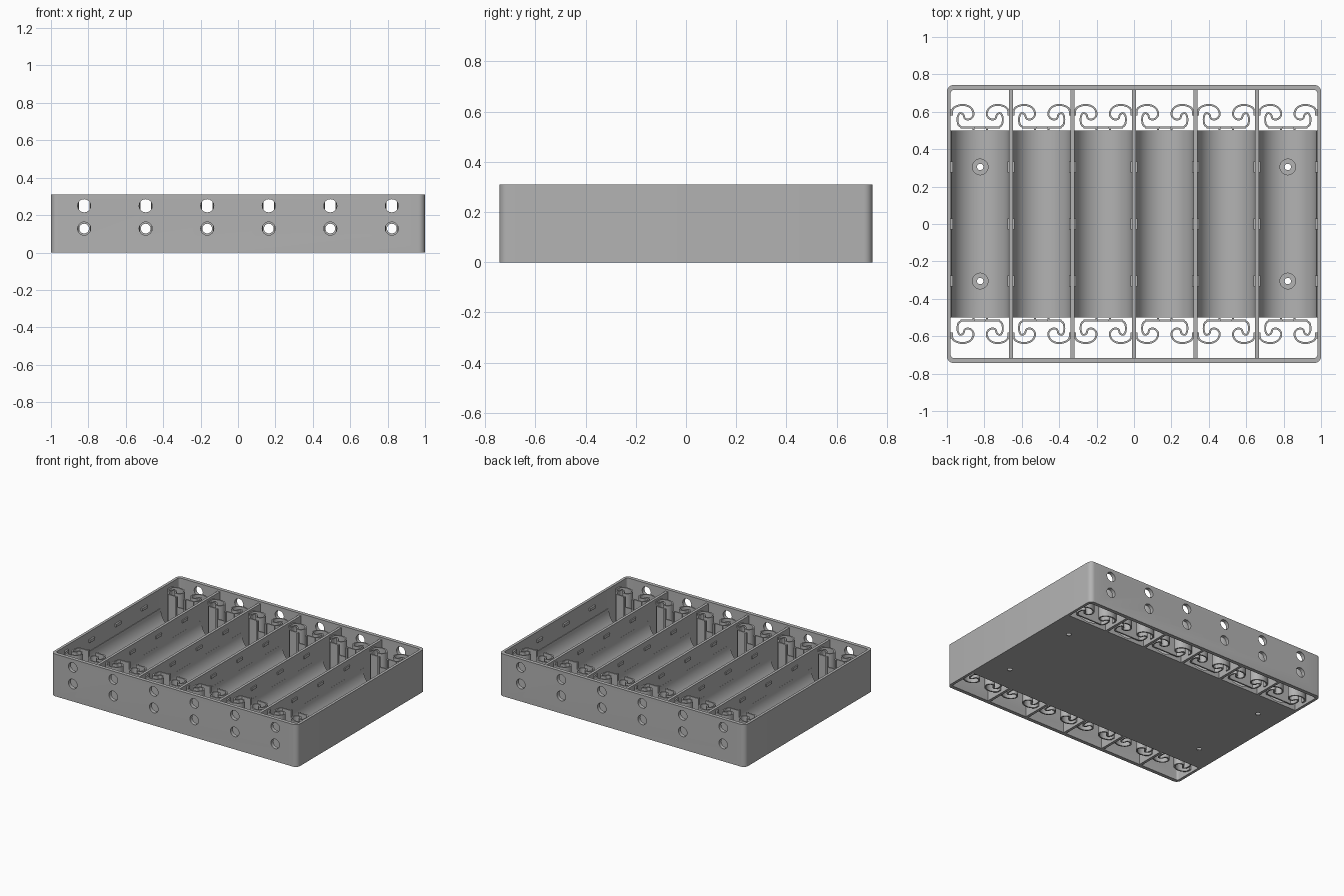
import bpy, bmesh, math
from mathutils import Matrix, Vector

old = bpy.data.objects.get("Cube")
if old:
    bpy.data.objects.remove(old, do_unlink=True)

grey = bpy.data.materials.new("matt grey")
grey.use_nodes = True
COLOUR = (0.45, 0.45, 0.45, 1)
grey.diffuse_color = COLOUR
grey.node_tree.nodes["Principled BSDF"].inputs["Base Color"].default_value = COLOUR

PITCH, HALF_Y, HEIGHT = 0.329, 0.743, 0.31
BAYS = [(i - 2.5) * PITCH for i in range(6)]
DIVIDERS = [(i - 2) * PITCH for i in range(5)]


def finish(bm, name):
    bmesh.ops.recalc_face_normals(bm, faces=bm.faces)
    mesh = bpy.data.meshes.new(name)
    bm.to_mesh(mesh)
    bm.free()
    mesh.materials.append(grey)
    ob = bpy.data.objects.new(name, mesh)
    bpy.context.collection.objects.link(ob)
    return ob


def activate(ob):
    bpy.ops.object.select_all(action='DESELECT')
    ob.select_set(True)
    bpy.context.view_layer.objects.active = ob


def smooth(ob):
    activate(ob)
    bpy.ops.object.shade_smooth_by_angle(angle=math.radians(35))


def add_box(bm, x, y, z):
    """Box from (low, high) ranges."""
    size = [b - a for a, b in (x, y, z)]
    mid = [(a + b) / 2 for a, b in (x, y, z)]
    bmesh.ops.create_cube(bm, size=1, matrix=Matrix.Translation(mid) @ Matrix.Diagonal((*size, 1)))


def add_rod(bm, centre, r1, r2, depth, along_y=False):
    turn = Matrix.Rotation(math.pi / 2, 4, 'X') if along_y else Matrix()
    bmesh.ops.create_cone(bm, cap_ends=True, segments=32, radius1=r1, radius2=r2, depth=depth,
                          matrix=Matrix.Translation(centre) @ turn)


def cut(ob, bm):
    """Subtract the cutter mesh, then discard it."""
    cutter = finish(bm, "cutter")
    cutter.hide_render = True
    mod = ob.modifiers.new("cut", 'BOOLEAN')
    mod.object, mod.operation, mod.solver = cutter, 'DIFFERENCE', 'EXACT'
    mod.use_self = True
    activate(ob)
    bpy.ops.object.modifier_apply(modifier=mod.name)
    bpy.data.objects.remove(cutter, do_unlink=True)


def rounded_box(bm, hx, hy, r, z0, z1):
    pts = []
    for k, (sx, sy) in enumerate([(1, 1), (-1, 1), (-1, -1), (1, -1)]):
        for i in range(7):
            a = (k + i / 6) * math.pi / 2
            pts.append((sx * (hx - r) + r * math.cos(a), sy * (hy - r) + r * math.sin(a), z0))
    face = bm.faces.new([bm.verts.new(p) for p in pts])
    top = bmesh.ops.extrude_face_region(bm, geom=[face])["geom"]
    bmesh.ops.translate(bm, vec=(0, 0, z1 - z0), verts=[v for v in top if isinstance(v, bmesh.types.BMVert)])


# Outer frame with rounded corners and wire holes in both end walls
bm = bmesh.new()
rounded_box(bm, 1, HALF_Y, 0.035, 0, HEIGHT)
frame = finish(bm, "outer_frame")
bm = bmesh.new()
rounded_box(bm, 0.98, 0.716, 0.015, -0.1, HEIGHT + 0.1)
cut(frame, bm)
bm = bmesh.new()
for x in BAYS:
    for z in (0.128, 0.25):
        add_rod(bm, (x, 0, z), 0.035, 0.035, 2, True)
cut(frame, bm)
smooth(frame)

# Rounded cell troughs, with countersunk screw holes in the outer bays
for n, x in enumerate(BAYS):
    bm = bmesh.new()
    w, r, zc = PITCH / 2, 0.154, 0.168
    profile = [(-w, zc), (-w, 0), (w, 0), (w, zc)]
    profile += [(r * math.cos(a), zc - r * math.sin(a)) for a in [i * math.pi / 32 for i in range(33)]]
    face = bm.faces.new([bm.verts.new((x + px, -0.5, pz)) for px, pz in profile])
    ext = bmesh.ops.extrude_face_region(bm, geom=[face])["geom"]
    bmesh.ops.translate(bm, vec=(0, 1, 0), verts=[v for v in ext if isinstance(v, bmesh.types.BMVert)])
    trough = finish(bm, f"cell_trough_{n + 1}")
    if n in (0, 5):
        for y in (-0.305, 0.305):
            bm = bmesh.new()
            add_rod(bm, (x, y, 0), 0.017, 0.017, 0.2)
            cut(trough, bm)
            bm = bmesh.new()
            add_rod(bm, (x, y, 0.056), 0.042, 0.042, 0.1)
            cut(trough, bm)
    smooth(trough)

# Thin dividers between the bays
bm = bmesh.new()
for x in DIVIDERS:
    add_box(bm, (x - 0.01, x + 0.01), (-0.72, 0.72), (0, 0.295))
finish(bm, "dividers")

# Retaining nubs and spring anchor blocks on the dividers and side walls
bm = bmesh.new()
anchors = bmesh.new()
for x in DIVIDERS + [-0.99, 0.99]:
    for y in (-0.305, 0, 0.305):
        add_box(bm, (x - 0.0185, x + 0.0185) if abs(x) < 0.9 else sorted((x, x * 0.978)),
                (y - 0.03, y + 0.03), (0.235, 0.255))
    for s in (-1, 1):
        side = (x - 0.018, x + 0.018) if abs(x) < 0.9 else sorted((x, x * 0.978))
        add_box(anchors, side, sorted((s * 0.58, s * 0.612)), (0.02, 0.28))
finish(bm, "retaining_nubs")
finish(anchors, "spring_anchors")


def spline(points, steps=6):
    """Catmull-Rom path through the points."""
    p = [Vector(q) for q in points]
    p = [2 * p[0] - p[1]] + p + [2 * p[-1] - p[-2]]
    out = []
    for a, b, c, d in zip(p, p[1:], p[2:], p[3:]):
        for i in range(steps):
            t = i / steps
            out.append(0.5 * (2 * b + (c - a) * t + (2 * a - 5 * b + 4 * c - d) * t * t
                              + (3 * b - a - 3 * c + d) * t ** 3))
    return out + [p[-2]]


# Curled spring ribbons on both sides of each contact plate
path = spline([(-0.155, 0.59), (-0.14, 0.622), (-0.095, 0.637), (-0.052, 0.623), (-0.035, 0.588),
               (-0.052, 0.562), (-0.08, 0.562), (-0.09, 0.585), (-0.108, 0.592), (-0.12, 0.572),
               (-0.118, 0.535), (-0.1, 0.516)])
bm = bmesh.new()
for x in BAYS:
    for sx in (-1, 1):
        for sy in (-1, 1):
            rows = [[bm.verts.new((x + sx * p.x, sy * p.y, z)) for z in (0.02, 0.28)] for p in path]
            for (a, b), (c, d) in zip(rows, rows[1:]):
                bm.faces.new((a, c, d, b))
springs = finish(bm, "curled_springs")
mod = springs.modifiers.new("thickness", 'SOLIDIFY')
mod.thickness, mod.offset = 0.01, 0
activate(springs)
bpy.ops.object.modifier_apply(modifier=mod.name)
smooth(springs)

# Contact plates with a wire hole and an open slot, plus small bumps facing the cell
for n, x in enumerate(BAYS):
    for s, end in ((-1, "front"), (1, "back")):
        bm = bmesh.new()
        add_box(bm, (x - 0.105, x + 0.105), sorted((s * 0.511, s * 0.521)), (0.02, 0.28))
        plate = finish(bm, f"contact_plate_{end}_{n + 1}")
        bm = bmesh.new()
        add_rod(bm, (x, s * 0.516, 0.128), 0.026, 0.026, 0.1, True)
        add_box(bm, (x - 0.028, x + 0.028), sorted((s * 0.4, s * 0.6)), (0.205, 0.4))
        cut(plate, bm)
        smooth(plate)
bm = bmesh.new()
for x in BAYS:
    for sx in (-1, 1):
        for sy in (-1, 1):
            add_box(bm, sorted((x + sx * 0.03, x + sx * 0.042)), sorted((sy * 0.502, sy * 0.513)), (0.08, 0.28))
finish(bm, "contact_bumps")
